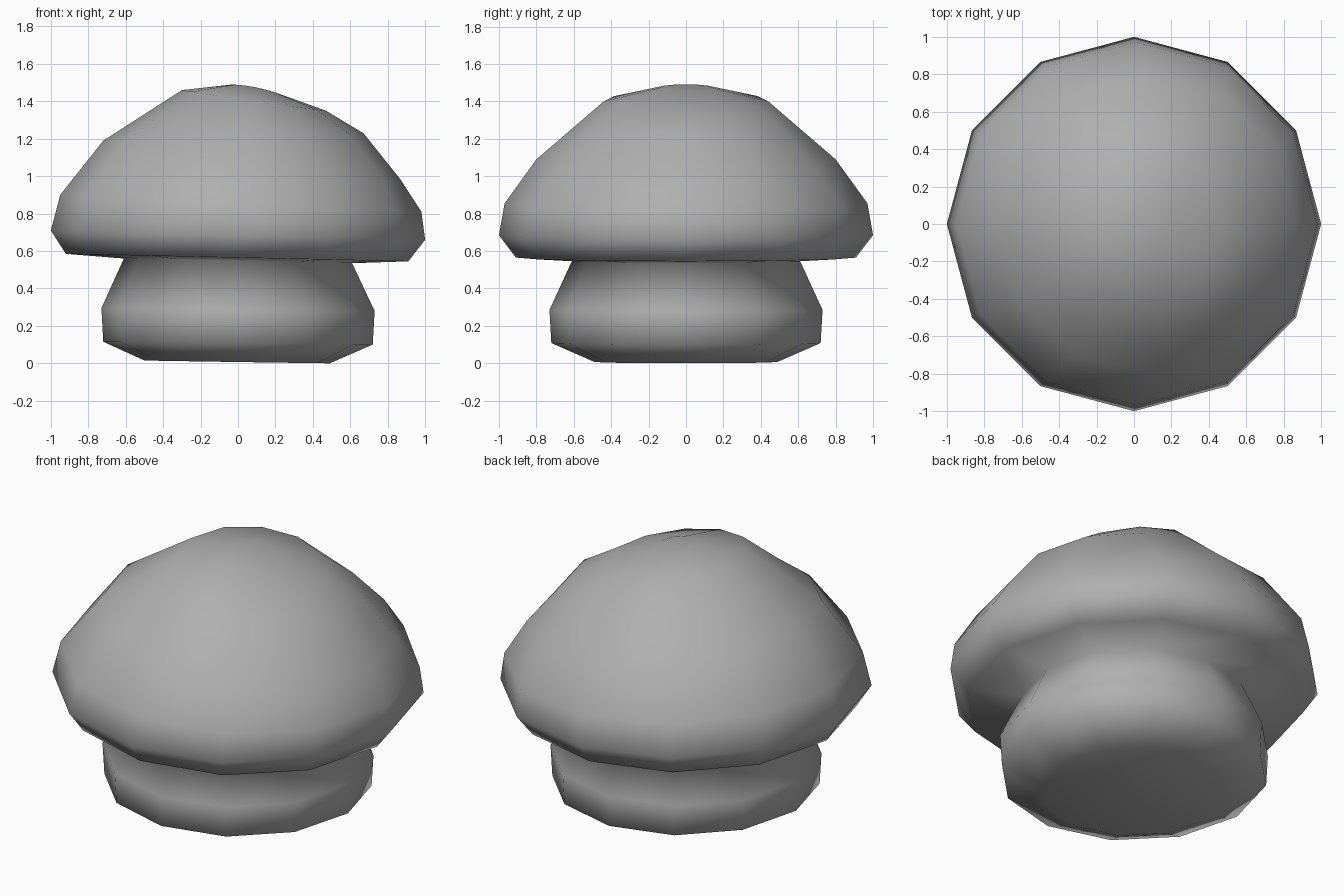
import bpy, bmesh, math

if "Cube" in bpy.data.objects:
    bpy.data.objects.remove(bpy.data.objects["Cube"])

SIDES = 12
GREY = (0.43, 0.43, 0.43, 1)

grey = bpy.data.materials.new("mid grey")
grey.use_nodes = True
grey.diffuse_color = GREY
grey.node_tree.nodes["Principled BSDF"].inputs["Base Color"].default_value = GREY


def ring(bm, left, right, side):
    """Leaning ring through a left (x, z), right (x, z) and side (y, z) point."""
    (xl, zl), (xr, zr), (y, zs) = left, right, side
    verts = []
    for i in range(SIDES):
        a = math.tau * i / SIDES
        c, s = math.cos(a), math.sin(a)
        z = zs + (zr - zl) / 2 * c + ((zl + zr) / 2 - zs) * c * c
        verts.append(bm.verts.new(((xl + xr) / 2 + (xr - xl) / 2 * c, y * s, z)))
    return verts


# Rings from the foot of the stem to the crown of the cap
stem = [
    ((-0.50, 0.015), (0.49, 0.0), (0.49, 0.007)),
    ((-0.72, 0.115), (0.72, 0.10), (0.72, 0.108)),
    ((-0.73, 0.295), (0.73, 0.28), (0.73, 0.285)),
    ((-0.61, 0.56), (0.61, 0.535), (0.61, 0.547)),
]
cap = [
    ((-0.92, 0.585), (0.91, 0.545), (0.91, 0.565)),
    ((-1.0, 0.71), (1.0, 0.66), (1.0, 0.685)),
    ((-0.95, 0.90), (0.98, 0.81), (0.97, 0.855)),
    ((-0.72, 1.19), (0.87, 0.98), (0.80, 1.09)),
    ((-0.51, 1.325), (0.67, 1.23), (0.62, 1.245)),
    ((-0.30, 1.46), (0.47, 1.35), (0.44, 1.40)),
    ((-0.03, 1.49), (0.22, 1.44), (0.13, 1.475)),
]

# Stem and cap form one continuous smooth skin
bm = bmesh.new()
rings = [ring(bm, *r) for r in stem + cap]
for low, high in zip(rings, rings[1:]):
    for i in range(SIDES):
        j = (i + 1) % SIDES
        bm.faces.new((low[i], low[j], high[j], high[i]))
bm.faces.new(rings[0][::-1])
bm.faces.new(rings[-1])
for f in bm.faces:
    f.smooth = True
bmesh.ops.recalc_face_normals(bm, faces=bm.faces)

mesh = bpy.data.meshes.new("mushroom_cap_and_stem")
bm.to_mesh(mesh)
bm.free()
mesh.materials.append(grey)
mushroom = bpy.data.objects.new("mushroom_cap_and_stem", mesh)
bpy.context.collection.objects.link(mushroom)
